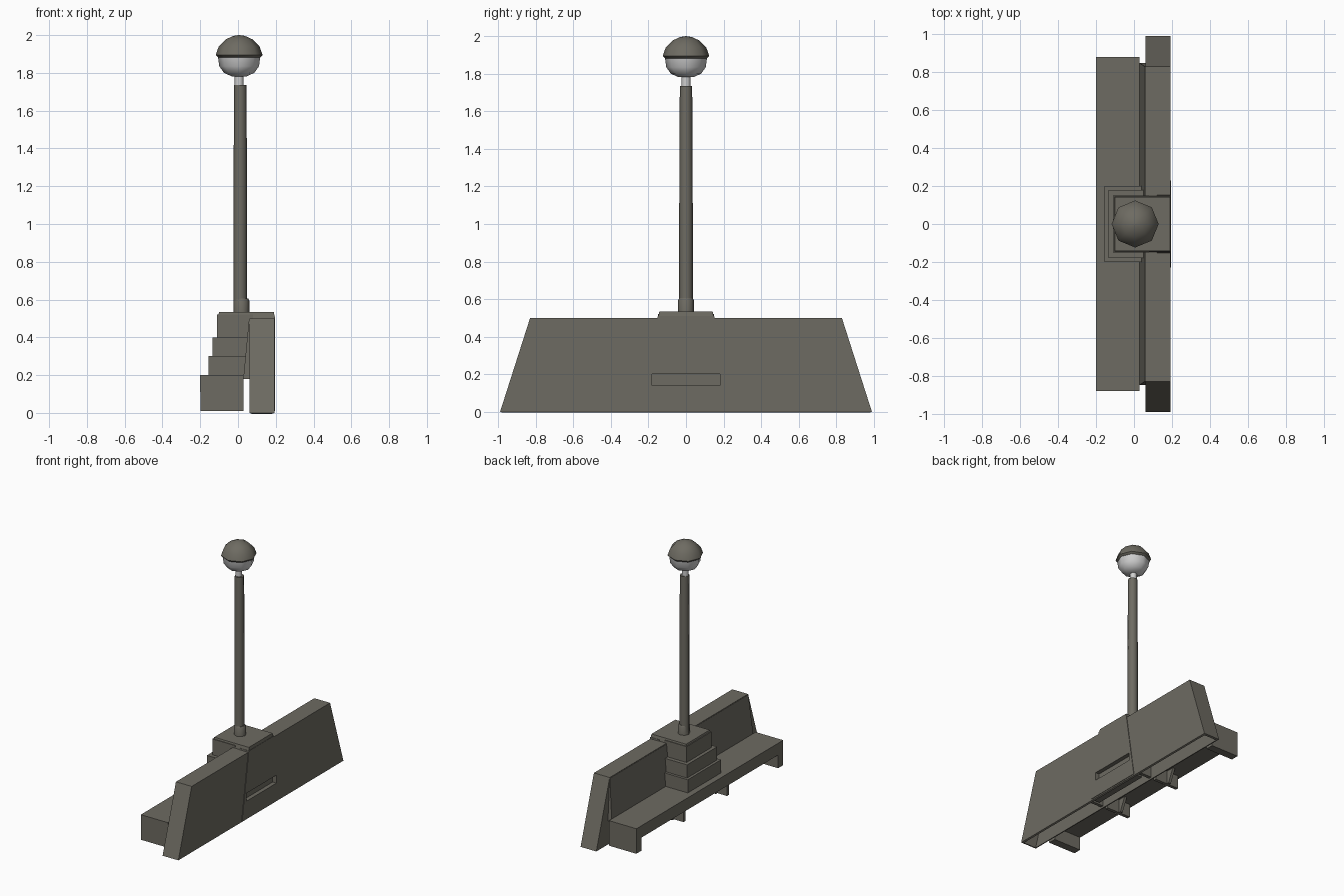
import bpy, bmesh, math

cube = bpy.data.objects.get("Cube")
if cube:
    bpy.data.objects.remove(cube)


def material(name, rgb):
    m = bpy.data.materials.new(name)
    m.use_nodes = True
    m.diffuse_color = (*rgb, 1)
    m.node_tree.nodes["Principled BSDF"].inputs["Base Color"].default_value = (*rgb, 1)
    return m


STONE = material("warm dark grey", (0.155, 0.147, 0.122))
GLASS = material("pale grey glass", (0.62, 0.62, 0.62))


def finish(name, bm, mat):
    bmesh.ops.recalc_face_normals(bm, faces=bm.faces)
    me = bpy.data.meshes.new(name)
    bm.to_mesh(me)
    bm.free()
    me.materials.append(mat)
    ob = bpy.data.objects.new(name, me)
    bpy.context.collection.objects.link(ob)
    return ob


def block(name, x, y, z, top_x=None, top_y=None, open_bottom=False):
    """Box or tapered box from (min, max) ranges."""
    bm = bmesh.new()
    rings = []
    for (a, b), (c, d), h in ((x, y, z[0]), (top_x or x, top_y or y, z[1])):
        rings.append([bm.verts.new(p) for p in ((a, c, h), (b, c, h), (b, d, h), (a, d, h))])
    low, high = rings
    for i in range(4):
        j = (i + 1) % 4
        bm.faces.new((low[i], low[j], high[j], high[i]))
    bm.faces.new(high)
    if not open_bottom:
        bm.faces.new(low[::-1])
    return finish(name, bm, STONE)


def lathe(name, profile, mat, x=0.01, sides=8):
    """Closed turned part from (radius, height) pairs."""
    bm = bmesh.new()
    rings = []
    for r, h in profile:
        rings.append([bm.verts.new((x + r * math.cos(k * math.tau / sides),
                                    r * math.sin(k * math.tau / sides), h))
                      for k in range(sides)])
    for a, b in zip(rings, rings[1:]):
        for i in range(sides):
            j = (i + 1) % sides
            bm.faces.new((a[i], a[j], b[j], b[i]))
    bm.faces.new(rings[0][::-1])
    bm.faces.new(rings[-1])
    ob = finish(name, bm, mat)
    bpy.ops.object.select_all(action='DESELECT')
    ob.select_set(True)
    bpy.context.view_layer.objects.active = ob
    bpy.ops.object.shade_smooth_by_angle(angle=math.radians(50))
    return ob


def sym(v):
    return (-v, v)


# Backrest: hollow trapezoid shell, open underneath
backrest = block("backrest", (0.06, 0.192), sym(0.99), (0, 0.5),
                 top_y=sym(0.83), open_bottom=True)
shell = backrest.modifiers.new("wall", 'SOLIDIFY')
shell.thickness = 0.02
shell.offset = -1

# Slanted inner face joining backrest to seat
block("backrest_inner_slope", (0.028, 0.065), sym(0.85), (0.18, 0.495),
      top_x=(0.058, 0.065), top_y=sym(0.83))

# Tapered centre panel on the rear, with a slot through it
panel = block("rear_centre_panel", (0.12, 0.196), sym(0.23), (0.01, 0.51), top_y=sym(0.15))
slot = block("slot_cutter", (0.165, 0.25), sym(0.18), (0.14, 0.2))
slot.hide_render = True
slot.hide_viewport = True
for part in (panel, backrest):
    cut = part.modifiers.new("slot", 'BOOLEAN')
    cut.object = slot
    cut.solver = 'EXACT'

# Seat slab and its end legs
block("seat", (-0.2, 0.03), sym(0.88), (0.11, 0.2))
for side, word in ((-1, "front"), (1, "back")):
    block(f"{word}_end_leg", (-0.199, 0.03), sorted((side * 0.82, side * 0.88)), (0.01, 0.12))
    # Crossed support plates under the seat
    y = side * 0.26
    block(f"{word}_support_plate", (-0.17, 0.03), (y - 0.012, y + 0.012), (0.01, 0.12))
    block(f"{word}_support_fin", (-0.09, -0.07), (y - 0.03, y + 0.03), (0.01, 0.12),
          top_y=(y - 0.08, y + 0.08))
    block(f"{word}_backrest_rib", (0.07, 0.18), (y - 0.012, y + 0.012), (0.01, 0.45))

# Stepped pedestal
block("pedestal_lower_step", (-0.155, 0.05), sym(0.2), (0.19, 0.3))
block("pedestal_middle_step", (-0.135, 0.06), sym(0.18), (0.29, 0.4))
block("pedestal_upper_step", (-0.11, 0.08), sym(0.15), (0.39, 0.52))
block("pedestal_cap", (-0.11, 0.196), sym(0.15), (0.495, 0.533),
      top_x=(-0.1, 0.19), top_y=sym(0.142))

# Lamp post
lathe("post_collar", [(0.042, 0.52), (0.042, 0.595), (0.036, 0.605)], STONE, x=0.018)
lathe("post", [(0.036, 0.55), (0.036, 1.1), (0.033, 1.735)], STONE, x=0.012)
lathe("globe_neck", [(0.024, 1.72), (0.024, 1.8)], GLASS, x=0.006)
lathe("globe", [(0.04, 1.782), (0.08, 1.8), (0.105, 1.835), (0.112, 1.885)], GLASS, x=0.006)
lathe("globe_cap", [(0.105, 1.875), (0.124, 1.895), (0.108, 1.94),
                    (0.07, 1.978), (0.03, 1.996), (0.003, 2.0)], STONE, x=0.006)
